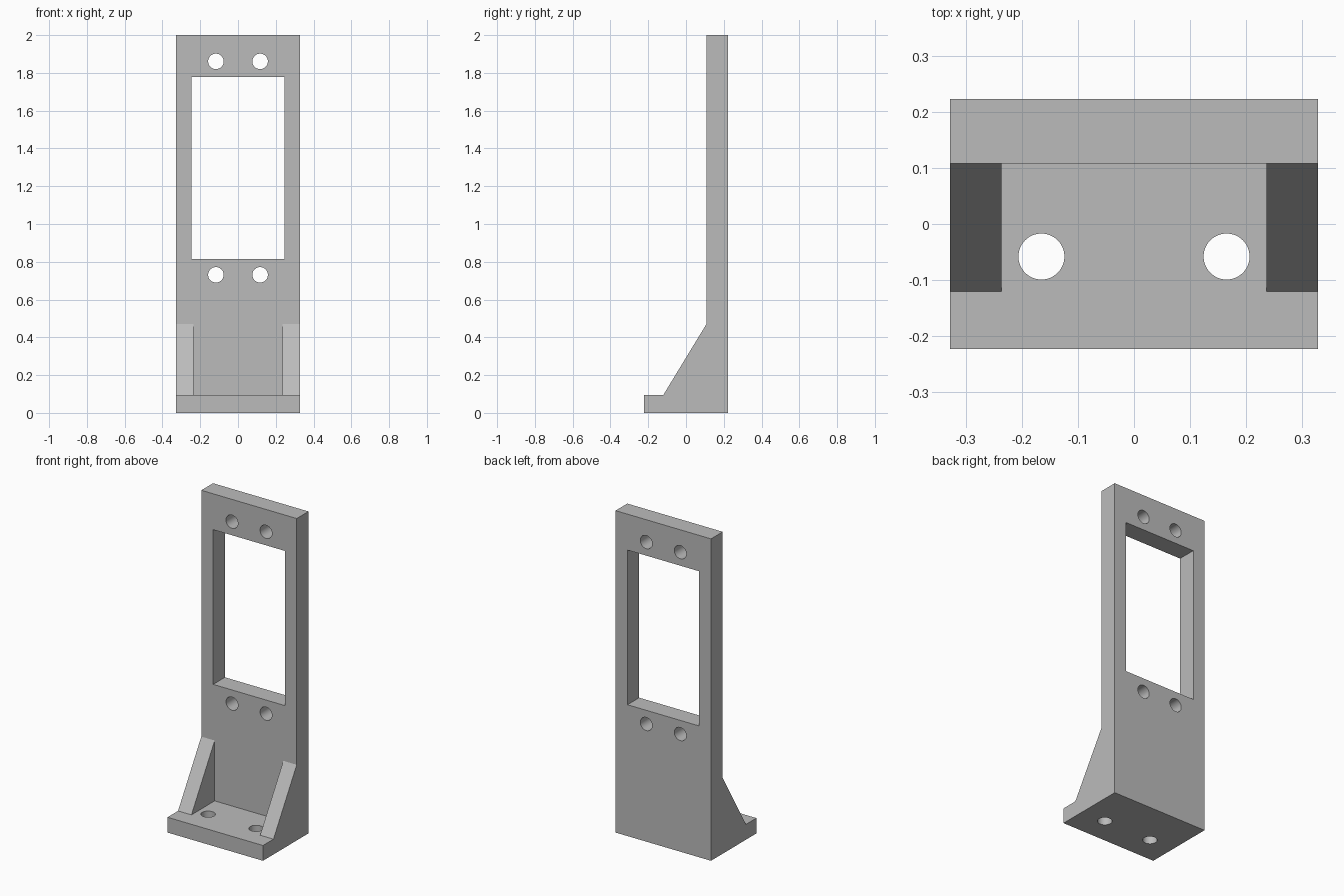
import bpy
import bmesh
import math
from mathutils import Matrix, Vector

cube = bpy.data.objects.get("Cube")
if cube:
    bpy.data.objects.remove(cube, do_unlink=True)

# Overall sizes
HALF_W, HALF_D, HEIGHT = 0.328, 0.223, 2.0
PLATE_Y, BASE_Z = 0.108, 0.095
RIB_IN, RIB_TOP, RIB_FRONT = 0.236, 0.47, -0.12
HOLE_R = 0.041

grey = bpy.data.materials.new("plain grey")
grey.use_nodes = True
colour = (0.5, 0.5, 0.5, 1)
grey.diffuse_color = colour
grey.node_tree.nodes["Principled BSDF"].inputs["Base Color"].default_value = colour


def add_object(name, bm):
    bmesh.ops.recalc_face_normals(bm, faces=bm.faces)
    mesh = bpy.data.meshes.new(name)
    bm.to_mesh(mesh)
    bm.free()
    mesh.materials.append(grey)
    obj = bpy.data.objects.new(name, mesh)
    bpy.context.collection.objects.link(obj)
    return obj


def extrude_side(name, profile, x0, x1):
    """Extrude a (y, z) profile along x."""
    bm = bmesh.new()
    face = bm.faces.new([bm.verts.new((x0, y, z)) for y, z in profile])
    out = bmesh.ops.extrude_face_region(bm, geom=[face])
    verts = [v for v in out["geom"] if isinstance(v, bmesh.types.BMVert)]
    bmesh.ops.translate(bm, verts=verts, vec=(x1 - x0, 0, 0))
    return add_object(name, bm)


def drill(name, centre, along_y):
    """Round cutter, running front to back or top to bottom."""
    bm = bmesh.new()
    turn = Matrix.Rotation(math.pi / 2, 4, "X") if along_y else Matrix()
    bmesh.ops.create_cone(bm, cap_ends=True, segments=48, radius1=HOLE_R,
                          radius2=HOLE_R, depth=0.3,
                          matrix=Matrix.Translation(Vector(centre)) @ turn)
    return add_object(name, bm)


def combine(target, other, operation):
    """Apply a boolean and remove the helper."""
    other.hide_render = True
    mod = target.modifiers.new(operation.lower(), "BOOLEAN")
    mod.operation, mod.object, mod.solver = operation, other, "EXACT"
    bpy.context.view_layer.objects.active = target
    bpy.ops.object.modifier_apply(modifier=mod.name)
    bpy.data.objects.remove(other, do_unlink=True)


# Upright plate and foot as one L-shaped body
bracket = extrude_side("mounting_bracket", [
    (-HALF_D, 0), (HALF_D, 0), (HALF_D, HEIGHT),
    (PLATE_Y, HEIGHT), (PLATE_Y, BASE_Z), (-HALF_D, BASE_Z)], -HALF_W, HALF_W)

# Sloping ribs at both sides
rib = [(RIB_FRONT, BASE_Z), (PLATE_Y, RIB_TOP), (PLATE_Y, BASE_Z)]
for side in (-1, 1):
    combine(bracket, extrude_side("rib", rib, side * RIB_IN, side * HALF_W), "UNION")

# Window in the upright plate
window = [(0, 0.816), (0.4, 0.816), (0.4, 1.777), (0, 1.777)]
combine(bracket, extrude_side("window_cutter", window, -0.246, 0.246), "DIFFERENCE")

# Screw holes in the plate and the foot
for side in (-1, 1):
    for z in (0.731, 1.861):
        combine(bracket, drill("plate_drill", (side * 0.117, 0.16, z), True), "DIFFERENCE")
    combine(bracket, drill("foot_drill", (side * 0.165, -0.058, 0.05), False), "DIFFERENCE")

# Merge leftover flat seams, then smooth only the hole walls
bm = bmesh.new()
bm.from_mesh(bracket.data)
bmesh.ops.remove_doubles(bm, verts=bm.verts, dist=1e-5)
bmesh.ops.dissolve_limit(bm, angle_limit=math.radians(1), verts=bm.verts, edges=bm.edges)
bm.to_mesh(bracket.data)
bm.free()
bpy.ops.object.select_all(action="DESELECT")
bracket.select_set(True)
bpy.context.view_layer.objects.active = bracket
bpy.ops.object.shade_smooth_by_angle(angle=math.radians(30))
